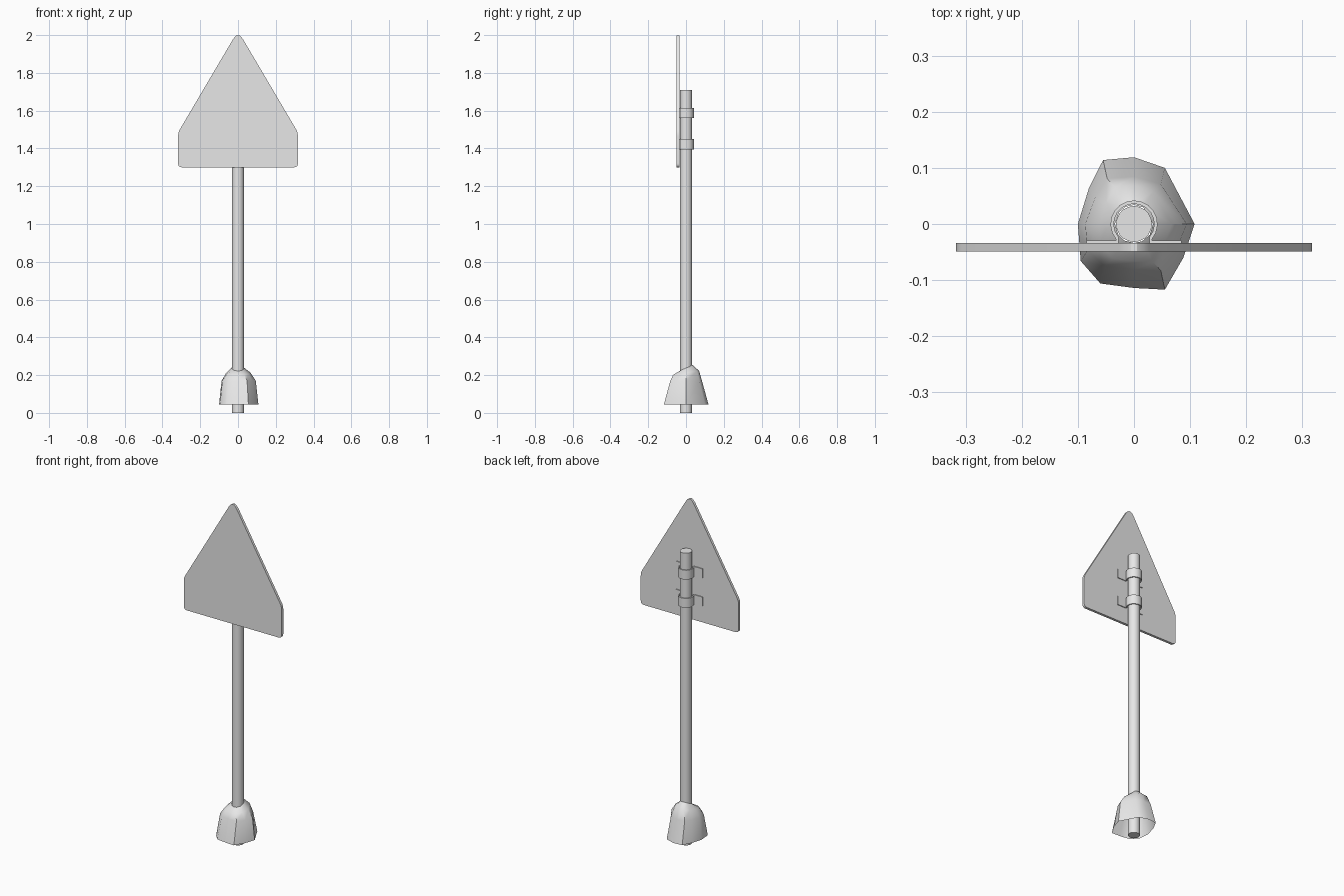
import bpy, bmesh, math
from mathutils import Vector

cube = bpy.data.objects.get("Cube")
if cube:
    bpy.data.objects.remove(cube)

grey = bpy.data.materials.new("light_grey")
grey.use_nodes = True
grey.diffuse_color = (0.8, 0.8, 0.8, 1)
grey.node_tree.nodes["Principled BSDF"].inputs["Base Color"].default_value = (0.8, 0.8, 0.8, 1)


def finish(name, bm, angle=30):
    bmesh.ops.recalc_face_normals(bm, faces=bm.faces)
    mesh = bpy.data.meshes.new(name)
    bm.to_mesh(mesh)
    bm.free()
    obj = bpy.data.objects.new(name, mesh)
    bpy.context.collection.objects.link(obj)
    mesh.materials.append(grey)
    bpy.ops.object.select_all(action='DESELECT')
    obj.select_set(True)
    bpy.context.view_layer.objects.active = obj
    bpy.ops.object.shade_smooth_by_angle(angle=math.radians(angle))
    return obj


def prism(name, points, direction):
    """Extrude a closed outline along a direction."""
    bm = bmesh.new()
    face = bm.faces.new([bm.verts.new(p) for p in points])
    top = bmesh.ops.extrude_face_region(bm, geom=[face])["geom"]
    moved = [v for v in top if isinstance(v, bmesh.types.BMVert)]
    bmesh.ops.translate(bm, verts=moved, vec=direction)
    return finish(name, bm)


def fillet(corners, steps=5):
    """Round each (x, z, reach) corner of an outline."""
    out = []
    for i, (x, z, reach) in enumerate(corners):
        c = Vector((x, z))
        before = Vector(corners[i - 1][:2])
        after = Vector(corners[(i + 1) % len(corners)][:2])
        a = c + (before - c).normalized() * reach
        b = c + (after - c).normalized() * reach
        for k in range(steps + 1):
            t = k / steps
            out.append(a * (1 - t) ** 2 + c * 2 * t * (1 - t) + b * t * t)
    return out


# Sign plate with rounded corners
outline = fillet([(-0.317, 1.3, 0.022), (0.317, 1.3, 0.022), (0.317, 1.485, 0.02),
                  (0, 2.023, 0.053), (-0.317, 1.485, 0.02)])
prism("sign_plate", [(p.x, -0.049, p.y) for p in outline], (0, 0.015, 0))

# Pole
bm = bmesh.new()
bmesh.ops.create_cone(bm, cap_ends=True, segments=20, radius1=0.032, radius2=0.032, depth=1.71)
bmesh.ops.translate(bm, verts=bm.verts, vec=(0, 0, 0.855))
finish("pole", bm)


# Two strap clamps with flat flanges against the plate
def strap_side(radius, flange_y):
    angles = [math.radians(-40 + 260 * i / 14) for i in range(15)]
    arc = [(radius * math.cos(a), radius * math.sin(a)) for a in angles]
    foot = arc[0][0]
    return [(0.085, flange_y), (foot, flange_y)] + arc + [(-foot, flange_y), (-0.085, flange_y)]


strap = strap_side(0.042, -0.029) + strap_side(0.036, -0.034)[::-1]
for name, z in (("lower_clamp", 1.395), ("upper_clamp", 1.56)):
    prism(name, [(x, y, z) for x, y in strap], (0, 0, 0.055))

# Irregular hollow footing, open underneath
base = [(0.108, 0), (0.055, 0.1), (0, 0.119), (-0.055, 0.114), (-0.08, 0.065),
        (-0.1, 0), (-0.095, -0.066), (-0.06, -0.106), (0, -0.114), (0.055, -0.117), (0.088, -0.06)]
bm = bmesh.new()
rings = []
for z, sx, sy, lift in ((0.045, 1, 1, 0), (0.17, 0.87, 0.71, 0), (0.212, 0.62, 0.58, 0.01)):
    rings.append([bm.verts.new((x * sx, y * sy, z + lift * y / 0.11)) for x, y in base])
collar = []
for x, y in base:
    d = Vector((x, y)).normalized()
    collar.append(bm.verts.new((d.x * 0.034, d.y * 0.034, 0.238 + 0.016 * d.y)))
rings.append(collar)
for low, high in zip(rings, rings[1:]):
    for i in range(len(base)):
        j = (i + 1) % len(base)
        bm.faces.new((low[i], low[j], high[j], high[i]))
finish("footing", bm, 45)
